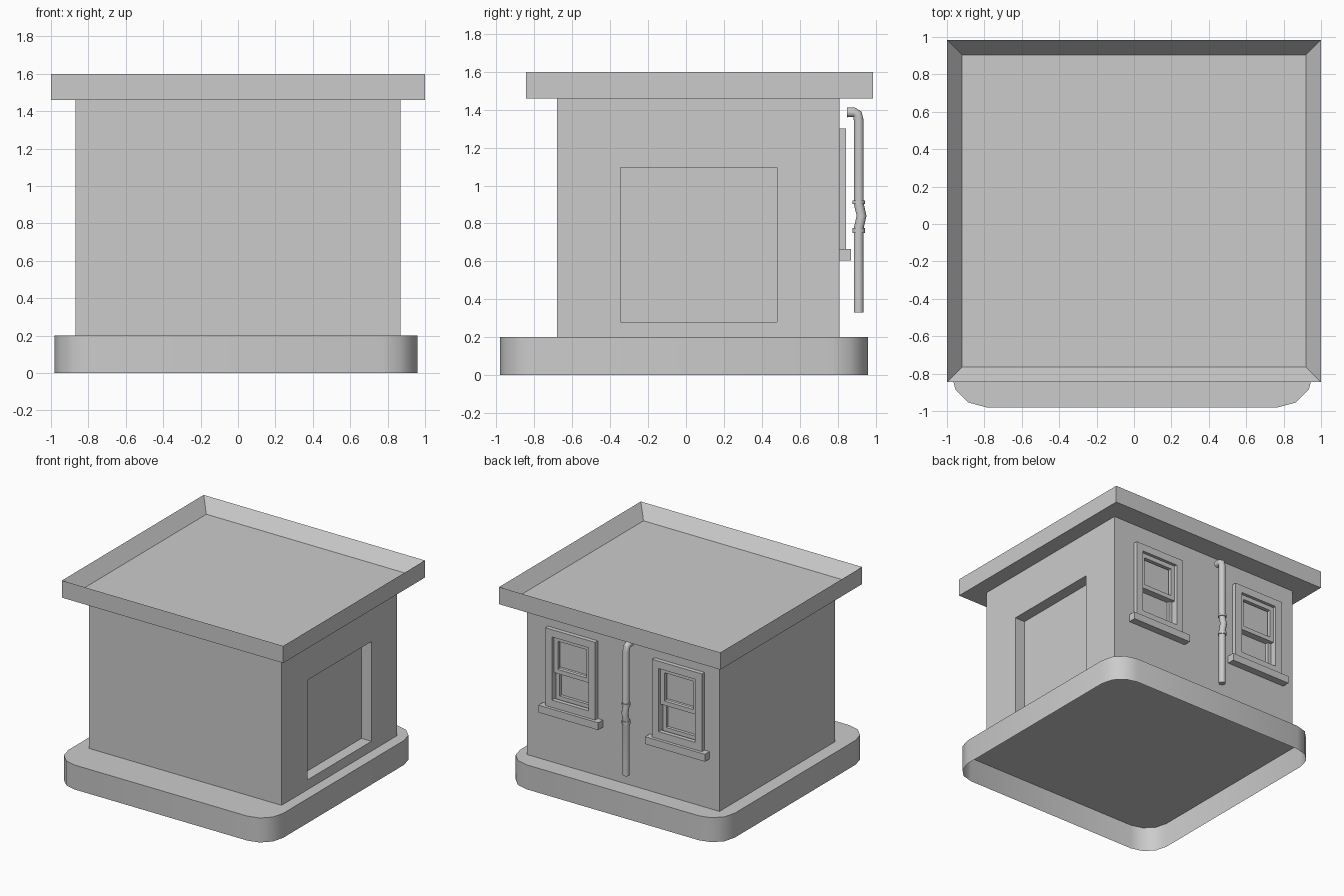
import bpy, bmesh
from math import sin, cos, pi

if "Cube" in bpy.data.objects:
    bpy.data.objects.remove(bpy.data.objects["Cube"])


def finish(name, bm, fix=True):
    if fix:
        bmesh.ops.recalc_face_normals(bm, faces=bm.faces)
    me = bpy.data.meshes.new(name)
    bm.to_mesh(me)
    bm.free()
    ob = bpy.data.objects.new(name, me)
    bpy.context.collection.objects.link(ob)
    return ob


def smooth(ob, angle=0.7):
    bpy.ops.object.select_all(action='DESELECT')
    ob.select_set(True)
    bpy.context.view_layer.objects.active = ob
    bpy.ops.object.shade_smooth_by_angle(angle=angle)


def box_bm(x0, x1, y0, y1, z0, z1):
    bm = bmesh.new()
    bmesh.ops.create_cube(bm, size=1)
    for v in bm.verts:
        v.co = (x1 if v.co.x > 0 else x0, y1 if v.co.y > 0 else y0,
                z1 if v.co.z > 0 else z0)
    return bm


def box(name, *dims):
    return finish(name, box_bm(*dims))


def ring(name, xc, half, z0, z1, border, y0, y1):
    """Rectangular frame lying in the back wall plane."""
    bm = bmesh.new()
    loops = []
    for y in (y0, y1):
        for b in (0, border):
            h, lo, hi = half - b, z0 + b, z1 - b
            loops.append([bm.verts.new((xc + sx * h, y, z)) for sx, z in
                          ((-1, lo), (1, lo), (1, hi), (-1, hi))])
    oa, ia, ob, ib = loops
    for p, q in ((oa, ia), (ia, ib), (ib, ob), (ob, oa)):
        for i in range(4):
            j = (i + 1) % 4
            bm.faces.new((p[i], p[j], q[j], q[i]))
    return finish(name, bm)


# Base: slab with rounded corners, open underneath
bm = bmesh.new()
r, lo, hi = 0.19, -0.98, 0.96
outline = []
for k, (cx, cy) in enumerate(((hi - r, hi - r), (lo + r, hi - r),
                              (lo + r, lo + r), (hi - r, lo + r))):
    for s in range(4):
        a = pi / 2 * k + pi / 6 * s
        outline.append((cx + r * cos(a), cy + r * sin(a)))
top = [bm.verts.new((x, y, 0.2)) for x, y in outline]
bot = [bm.verts.new((x, y, 0)) for x, y in outline]
bm.faces.new(top)
for i in range(len(top)):
    j = (i + 1) % len(top)
    bm.faces.new((bot[i], bot[j], top[j], top[i]))
smooth(finish("base", bm, fix=False))

# Roof slab with a sunken top
bm = box_bm(-1, 1, -0.845, 0.985, 1.46, 1.6)
bm.normal_update()
face = max(bm.faces, key=lambda f: f.calc_center_median().z)
bmesh.ops.inset_region(bm, faces=[face], thickness=0.115)
bmesh.ops.translate(bm, verts=face.verts, vec=(0, 0, -0.105))
finish("roof", bm)

# Walls with doorway recess and window recesses
walls = box("walls", -0.87, 0.87, -0.68, 0.81, 0.2, 1.46)
window_centres = (0.455, -0.51)
cutters = [box("doorway_cutter", 0.78, 1.0, -0.345, 0.48, 0.28, 1.095)]
for xc in window_centres:
    cutters.append(box("window_cutter", xc - 0.165, xc + 0.165,
                       0.765, 0.9, 0.715, 1.24))
for c in cutters:
    m = walls.modifiers.new("cut", 'BOOLEAN')
    m.operation, m.solver, m.object = 'DIFFERENCE', 'EXACT', c
    bpy.context.view_layer.objects.active = walls
    bpy.ops.object.modifier_apply(modifier=m.name)
for c in cutters:
    bpy.data.objects.remove(c)

# Sash windows: frame, sill, upper and lower sash
for xc in window_centres:
    ring("window_frame", xc, 0.225, 0.665, 1.3, 0.06, 0.81, 0.845)
    box("window_sill", xc - 0.27, xc + 0.27, 0.81, 0.87, 0.605, 0.665)
    ring("upper_sash", xc, 0.165, 0.94, 1.24, 0.035, 0.79, 0.82)
    ring("lower_sash", xc, 0.165, 0.715, 0.97, 0.03, 0.765, 0.79)

# Drainpipe swept along a bent path, with two collars
px, py, pr = -0.097, 0.911, 0.026
path = [(0.848, 1.386), (0.885, 1.386), (0.904, 1.376), (py, 1.345),
        (py, 0.905), (0.926, 0.84), (py, 0.775), (py, 0.33)]
bm = bmesh.new()
rings, n = [], 12
for i, (y, z) in enumerate(path):
    a, b = path[max(i - 1, 0)], path[min(i + 1, len(path) - 1)]
    ty, tz = b[0] - a[0], b[1] - a[1]
    length = (ty * ty + tz * tz) ** 0.5
    ny, nz = -tz / length, ty / length
    rings.append([bm.verts.new((px + pr * cos(t), y + pr * sin(t) * ny,
                                z + pr * sin(t) * nz))
                  for t in (2 * pi * k / n for k in range(n))])
for p, q in zip(rings, rings[1:]):
    for k in range(n):
        j = (k + 1) % n
        bm.faces.new((p[k], p[j], q[j], q[k]))
bm.faces.new(rings[0])
bm.faces.new(rings[-1])
smooth(finish("drainpipe", bm))
for z, h in ((0.763, 0.025), (0.912, 0.018)):
    bpy.ops.mesh.primitive_cylinder_add(vertices=12, radius=0.033, depth=h,
                                        location=(px, py, z))
    bpy.context.object.name = "pipe_collar"
    smooth(bpy.context.object)
